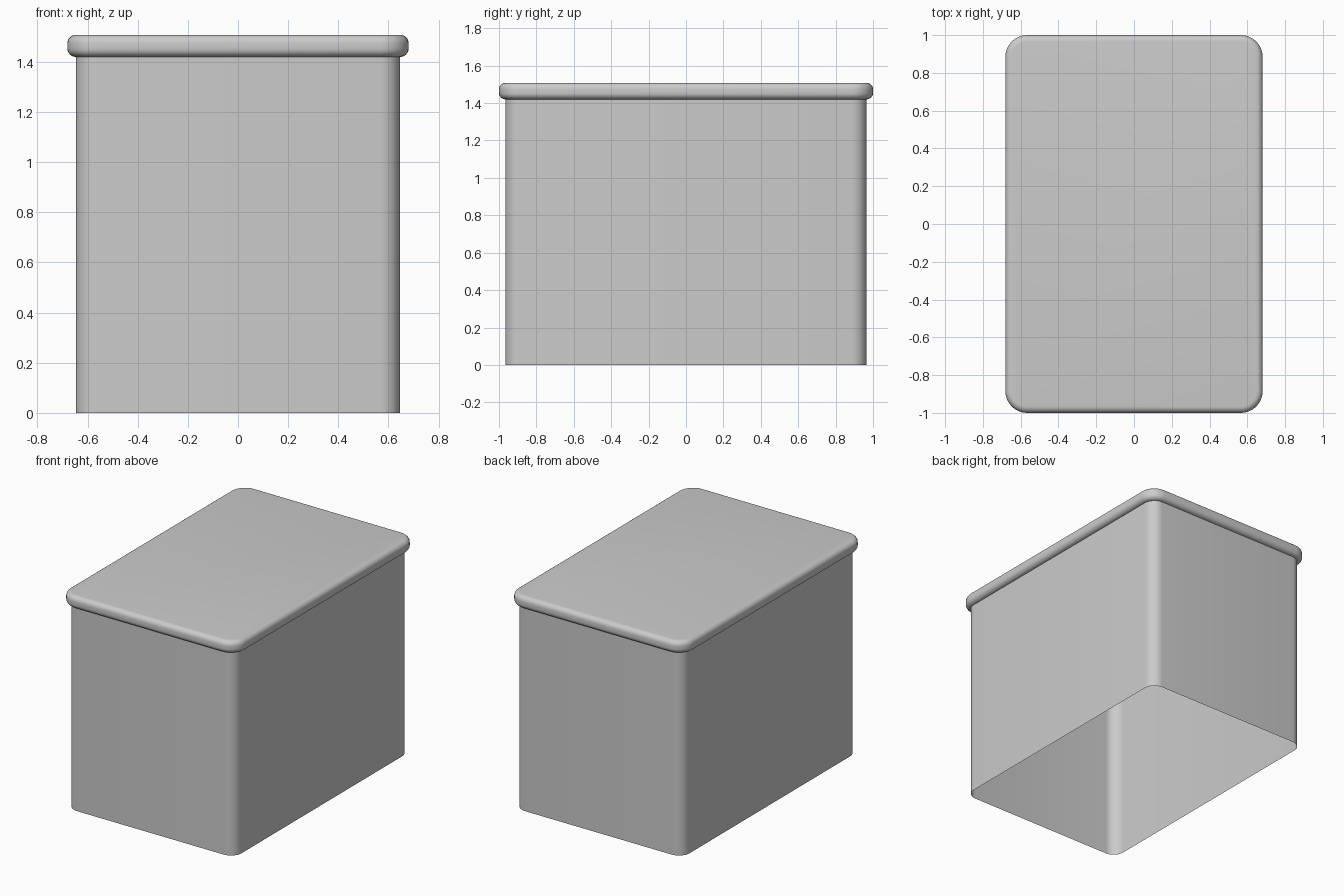
import bpy, bmesh
from math import sin, cos, pi

if "Cube" in bpy.data.objects:
    bpy.data.objects.remove(bpy.data.objects["Cube"])

HX, HY, R = 0.681, 1.0, 0.115   # outer half sizes and plan corner radius
SEG = 8


def ring(bm, inset, z):
    """Rounded rectangle loop, inset from the lid outline."""
    r = R - inset
    verts = []
    for k, (sx, sy) in enumerate([(1, 1), (-1, 1), (-1, -1), (1, -1)]):
        for i in range(SEG + 1):
            a = (k + i / SEG) * pi / 2
            verts.append(bm.verts.new((sx * (HX - R) + r * cos(a),
                                       sy * (HY - R) + r * sin(a), z)))
    return verts


def loft(name, profile, cap_top=False):
    """Skin rounded rectangle loops along an (inset, z) profile."""
    bm = bmesh.new()
    loops = [ring(bm, d, z) for d, z in profile]
    n = len(loops[0])
    for lo, hi in zip(loops, loops[1:]):
        for i in range(n):
            j = (i + 1) % n
            bm.faces.new((lo[i], lo[j], hi[j], hi[i]))
    if cap_top:
        bm.faces.new(loops[-1])
    me = bpy.data.meshes.new(name)
    bm.to_mesh(me)
    bm.free()
    ob = bpy.data.objects.new(name, me)
    bpy.context.collection.objects.link(ob)
    bpy.context.view_layer.objects.active = ob
    ob.select_set(True)
    bpy.ops.object.shade_smooth_by_angle()
    ob.select_set(False)
    return ob


# Thin walled body, open at the bottom
WALL = 0.034
loft("body", [(WALL, 0), (WALL, 1.42)])

# Lid with a rolled rim, its underside edge meeting the wall
E = 0.034
Z0, Z1 = 1.42, 1.508
under = [(E - E * sin(t * pi / 12), Z0 + E * (1 - cos(t * pi / 12))) for t in range(7)]
over = [(E * (1 - cos(t * pi / 12)), Z1 - E + E * sin(t * pi / 12)) for t in range(7)]
loft("lid", under + over, cap_top=True)
